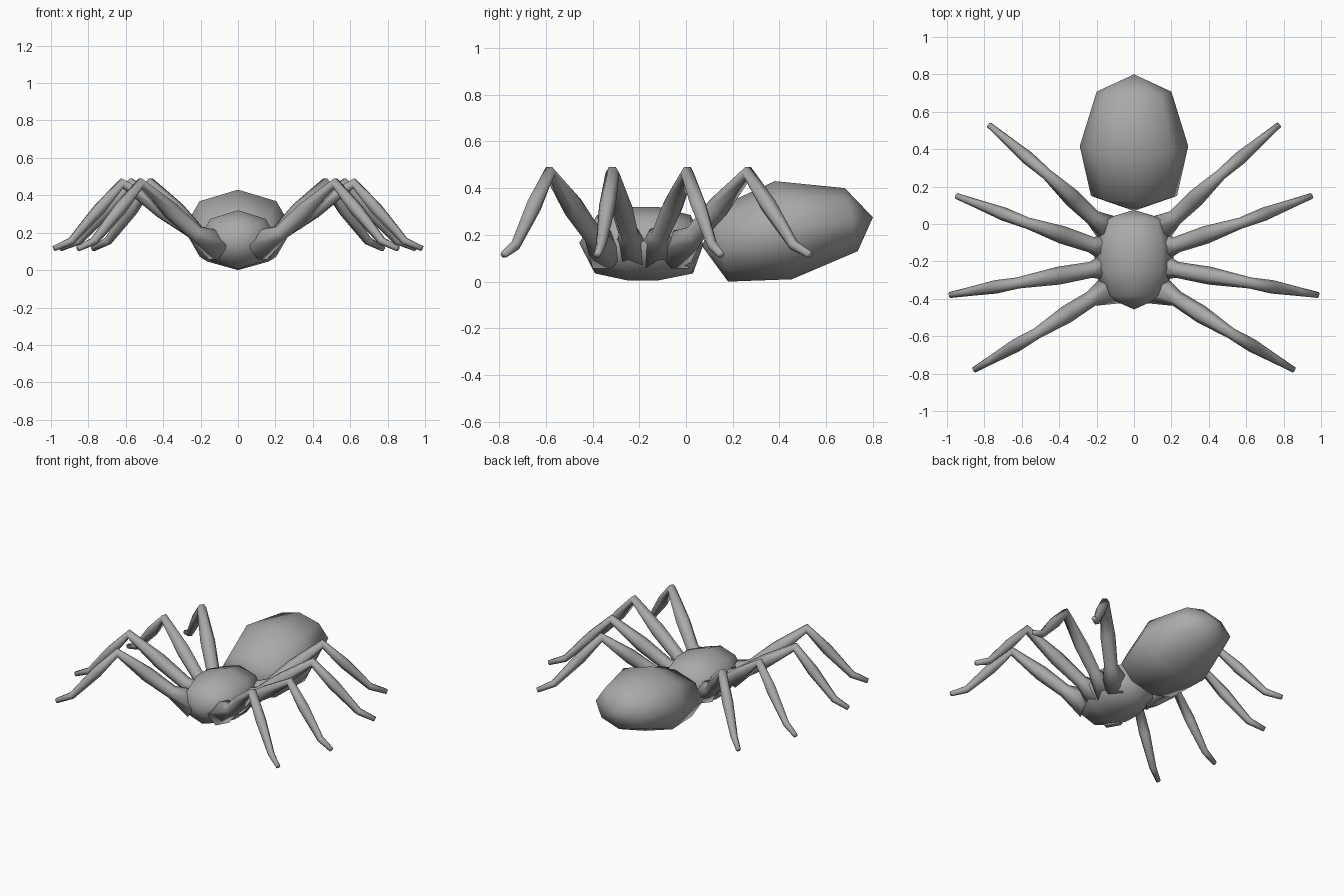
import bpy
import bmesh
from math import cos, sin, tau
from mathutils import Vector

if "Cube" in bpy.data.objects:
    bpy.data.objects.remove(bpy.data.objects["Cube"])

grey = bpy.data.materials.new("matte grey")
grey.use_nodes = True
COLOR = (0.4, 0.4, 0.4, 1)
grey.diffuse_color = COLOR
grey.node_tree.nodes["Principled BSDF"].inputs["Base Color"].default_value = COLOR


def loft(name, rings, start_tip=None, end_tip=None):
    """Skin a list of vertex rings; close each end with a tip or a flat cap."""
    bm = bmesh.new()
    rows = [[bm.verts.new(p) for p in ring] for ring in rings]
    n = len(rows[0])
    for a, b in zip(rows, rows[1:]):
        for i in range(n):
            j = (i + 1) % n
            bm.faces.new((a[i], a[j], b[j], b[i]))
    for row, tip in ((rows[0], start_tip), (rows[-1], end_tip)):
        if tip is None:
            bm.faces.new(row)
        else:
            v = bm.verts.new(tip)
            for i in range(n):
                bm.faces.new((row[i], row[(i + 1) % n], v))
    bmesh.ops.recalc_face_normals(bm, faces=bm.faces)
    mesh = bpy.data.meshes.new(name)
    bm.to_mesh(mesh)
    bm.free()
    mesh.materials.append(grey)
    for face in mesh.polygons:
        face.use_smooth = True
    obj = bpy.data.objects.new(name, mesh)
    bpy.context.collection.objects.link(obj)
    return obj


def body_ring(half_width, top, bottom):
    """Eight-sided ring spanning a top and a bottom point given as (y, z)."""
    top, bottom = Vector((0, *top)), Vector((0, *bottom))
    mid, up = (top + bottom) / 2, (top - bottom) / 2
    return [mid + up * cos(tau * i / 8) + Vector((half_width * sin(tau * i / 8), 0, 0))
            for i in range(8)]


# Abdomen, tilted up toward the back
loft("abdomen",
     [body_ring(0.23, (0.12, 0.31), (0.18, 0.0)),
      body_ring(0.29, (0.38, 0.43), (0.453, 0.01)),
      body_ring(0.20, (0.68, 0.40), (0.735, 0.13))],
     (0, 0.07, 0.15), (0, 0.80, 0.275))

# Head and thorax in one piece
loft("thorax",
     [body_ring(0.16, (-0.38, 0.285), (-0.39, 0.035)),
      body_ring(0.21, (-0.24, 0.32), (-0.25, 0.005)),
      body_ring(0.21, (-0.12, 0.32), (-0.12, 0.005)),
      body_ring(0.17, (0.02, 0.285), (0.03, 0.035))],
     (0, -0.457, 0.165), (0, 0.075, 0.16))


def leg(name, side, root, hip, knee, foot):
    """Six-sided tapering leg: flared root, thick thigh, bent knee, thin shin."""
    root, hip, knee, foot = (Vector(p) for p in (root, hip, knee, foot))
    ankle = knee.lerp(foot, 0.74) - Vector((0, 0, 0.05))
    stations = [(root, 0.095), (hip, 0.043), (hip.lerp(knee, 0.45), 0.048),
                (knee, 0.030), (knee.lerp(ankle, 0.45), 0.036),
                (ankle, 0.023), (foot, 0.016)]
    points = [p for p, r in stations]
    across = Vector((foot.y - root.y, root.x - foot.x, 0)).normalized()
    rings = []
    for k, (p, r) in enumerate(stations):
        before, after = points[max(k - 1, 0)], points[min(k + 1, len(points) - 1)]
        into = (p - before).normalized()
        out = (after - p).normalized()
        up = (into + out).normalized().cross(across).normalized()
        ring = [p + (across * cos(tau * i / 6) + up * sin(tau * i / 6)) * r
                for i in range(6)]
        rings.append([Vector((side * v.x, v.y, v.z)) for v in ring])
    loft(name, rings)


# Four legs per side: root, hip, knee and foot
LEGS = {
    "front_leg": ((0.10, -0.34, 0.13), (0.23, -0.40, 0.20), (0.52, -0.585, 0.465), (0.855, -0.78, 0.115)),
    "front_middle_leg": ((0.10, -0.22, 0.13), (0.23, -0.245, 0.20), (0.62, -0.315, 0.465), (0.985, -0.38, 0.115)),
    "rear_middle_leg": ((0.10, -0.14, 0.13), (0.23, -0.11, 0.20), (0.57, 0.005, 0.465), (0.95, 0.15, 0.115)),
    "rear_leg": ((0.10, -0.05, 0.13), (0.22, 0.035, 0.20), (0.465, 0.265, 0.465), (0.775, 0.53, 0.115)),
}
for name, joints in LEGS.items():
    for side, label in ((1, "left"), (-1, "right")):
        leg(label + "_" + name, side, *joints)
